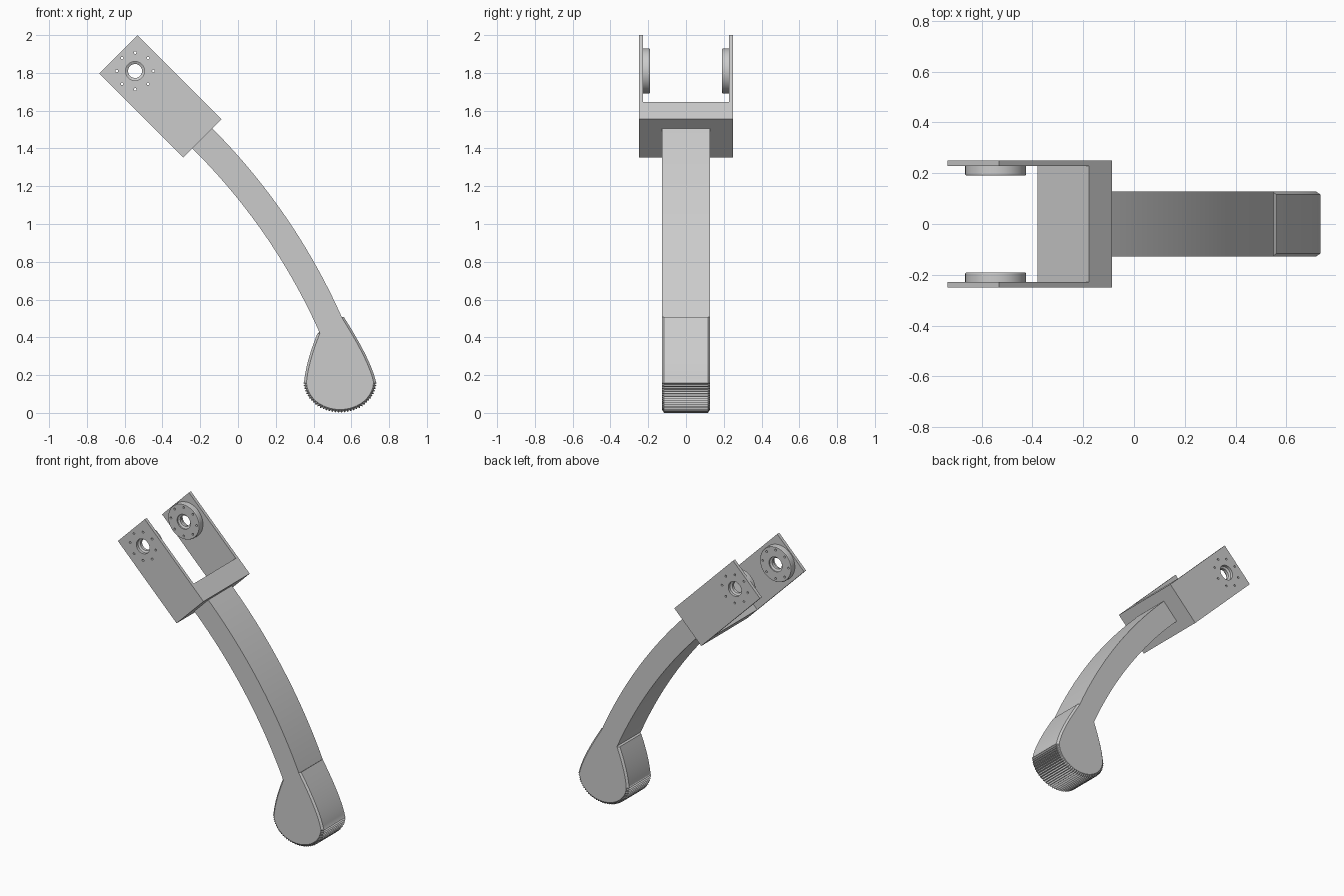
import bpy, bmesh, math
from mathutils import Matrix, Vector

if "Cube" in bpy.data.objects:
    bpy.data.objects.remove(bpy.data.objects["Cube"])

GREY = (0.6, 0.6, 0.6, 1)
grey = bpy.data.materials.new("satin grey")
grey.use_nodes = True
grey.diffuse_color = GREY
grey.node_tree.nodes["Principled BSDF"].inputs["Base Color"].default_value = GREY


def finish(name, bm, matrix=None):
    bmesh.ops.recalc_face_normals(bm, faces=bm.faces)
    mesh = bpy.data.meshes.new(name)
    bm.to_mesh(mesh)
    bm.free()
    if matrix:
        mesh.transform(matrix)
    mesh.materials.append(grey)
    obj = bpy.data.objects.new(name, mesh)
    bpy.context.collection.objects.link(obj)
    return obj


def loft(bm, loops):
    """Skin closed loops of equal length and cap both ends."""
    rings = [[bm.verts.new(p) for p in loop] for loop in loops]
    n = len(rings[0])
    for a, b in zip(rings, rings[1:]):
        for i in range(n):
            j = (i + 1) % n
            bm.faces.new((a[i], a[j], b[j], b[i]))
    bm.faces.new(rings[0])
    bm.faces.new(rings[-1])


def circle(cx, cz, r, y, n):
    return [Vector((cx + r * math.cos(math.tau * i / n), y,
                    cz + r * math.sin(math.tau * i / n))) for i in range(n)]


def smooth(obj):
    bpy.ops.object.select_all(action='DESELECT')
    obj.select_set(True)
    bpy.context.view_layer.objects.active = obj
    bpy.ops.object.shade_smooth_by_angle(angle=math.radians(25))


def drill(obj, cutter):
    mod = obj.modifiers.new("holes", 'BOOLEAN')
    mod.operation, mod.solver, mod.object = 'DIFFERENCE', 'EXACT', cutter
    bpy.context.view_layer.update()
    result = obj.evaluated_get(bpy.context.evaluated_depsgraph_get())
    mesh = bpy.data.meshes.new_from_object(result)
    obj.modifiers.clear()
    obj.data = mesh


# Fork bracket: U-shaped profile extruded across its width, tilted 45 degrees
HALF, INNER, LENGTH, WIDTH, FLOOR = 0.25, 0.228, 0.629, 0.288, 0.502
bm = bmesh.new()
profile = [(0, -HALF), (LENGTH, -HALF), (LENGTH, HALF), (0, HALF),
           (0, INNER), (FLOOR, INNER), (FLOOR, -INNER), (0, -INNER)]
loft(bm, [[(u, y, v) for u, y in profile] for v in (0, WIDTH)])
tilt = Matrix.Translation((-0.735, 0, 1.796)) @ Matrix.Rotation(math.radians(45), 4, 'Y')
bracket = finish("fork_bracket", bm, tilt)

# Round bosses on the inside of each fork plate
PX, PZ = -0.545, 1.81
bosses = []
for side, name in ((1, "left_boss"), (-1, "right_boss")):
    bm = bmesh.new()
    loft(bm, [circle(PX, PZ, r, side * y, 64)
              for r, y in ((0.12, 0.229), (0.12, 0.196), (0.117, 0.191))])
    bosses.append(finish(name, bm))

# Stepped pivot bores and a ring of eight screw holes
bm = bmesh.new()
for side in (1, -1):
    steps = ((0.05, 0.28), (0.05, 0.232), (0.037, 0.225),
             (0.037, 0.206), (0.05, 0.199), (0.05, 0.17))
    loft(bm, [circle(PX, PZ, r, side * y, 32) for r, y in steps])
    for c in circle(PX, PZ, 0.097, 0, 8):
        loft(bm, [circle(c.x, c.z, 0.007, side * y, 12) for y in (0.28, 0.17)])
cutter = finish("hole_cutter", bm)
cutter.hide_render = True
for part in [bracket] + bosses:
    drill(part, cutter)
    smooth(part)
bpy.data.objects.remove(cutter)

# Curved arm: a slightly tapering arc of rectangular section
DEPTH, RADIUS, STEPS = 0.128, 3.34, 28
bm = bmesh.new()
start = math.radians(45)
sections = []
for i in range(STEPS + 1):
    t = i / STEPS
    a = math.radians(44.6 + 23.4 * t)
    normal = Vector((math.sin(a), 0, math.cos(a)))
    top = Vector((-0.14, 0, 1.51)) + RADIUS * (
        normal - Vector((math.sin(start), 0, math.cos(start))))
    low = top - normal * (0.15 - 0.01 * t)
    y = Vector((0, DEPTH, 0))
    sections.append([top - y, top + y, low + y, low - y])
loft(bm, sections)
smooth(finish("curved_arm", bm))


# Foot: teardrop pad with chamfered rim and a ribbed sole
def bezier(a, b, c, n):
    a, b, c = Vector(a), Vector(b), Vector(c)
    return [a * (1 - t) ** 2 + b * 2 * t * (1 - t) + c * t * t
            for t in (i / n for i in range(n + 1))]


def outline(y, inset, rib):
    right = bezier((0.73, 0.165), (0.705, 0.28), (0.56, 0.508), 12)
    left = bezier((0.42, 0.42), (0.36, 0.27), (0.35, 0.165), 12)
    pts = [(p.x - inset, y, p.y) for p in right]
    pts += [(p.x + inset, y, p.y) for p in left]
    ribs = 72
    for i in range(1, ribs):
        a = math.pi + math.pi * i / ribs
        d = (rib if i % 2 else -rib) - inset
        pts.append((0.54 + (0.19 + d) * math.cos(a), y,
                    0.165 + (0.16 + d) * math.sin(a)))
    return pts


bm = bmesh.new()
RIM = 0.116
loft(bm, [outline(-DEPTH, 0.013, 0), outline(-RIM, 0, 0.005),
          outline(RIM, 0, 0.005), outline(DEPTH, 0.013, 0)])
smooth(finish("ribbed_foot", bm))
